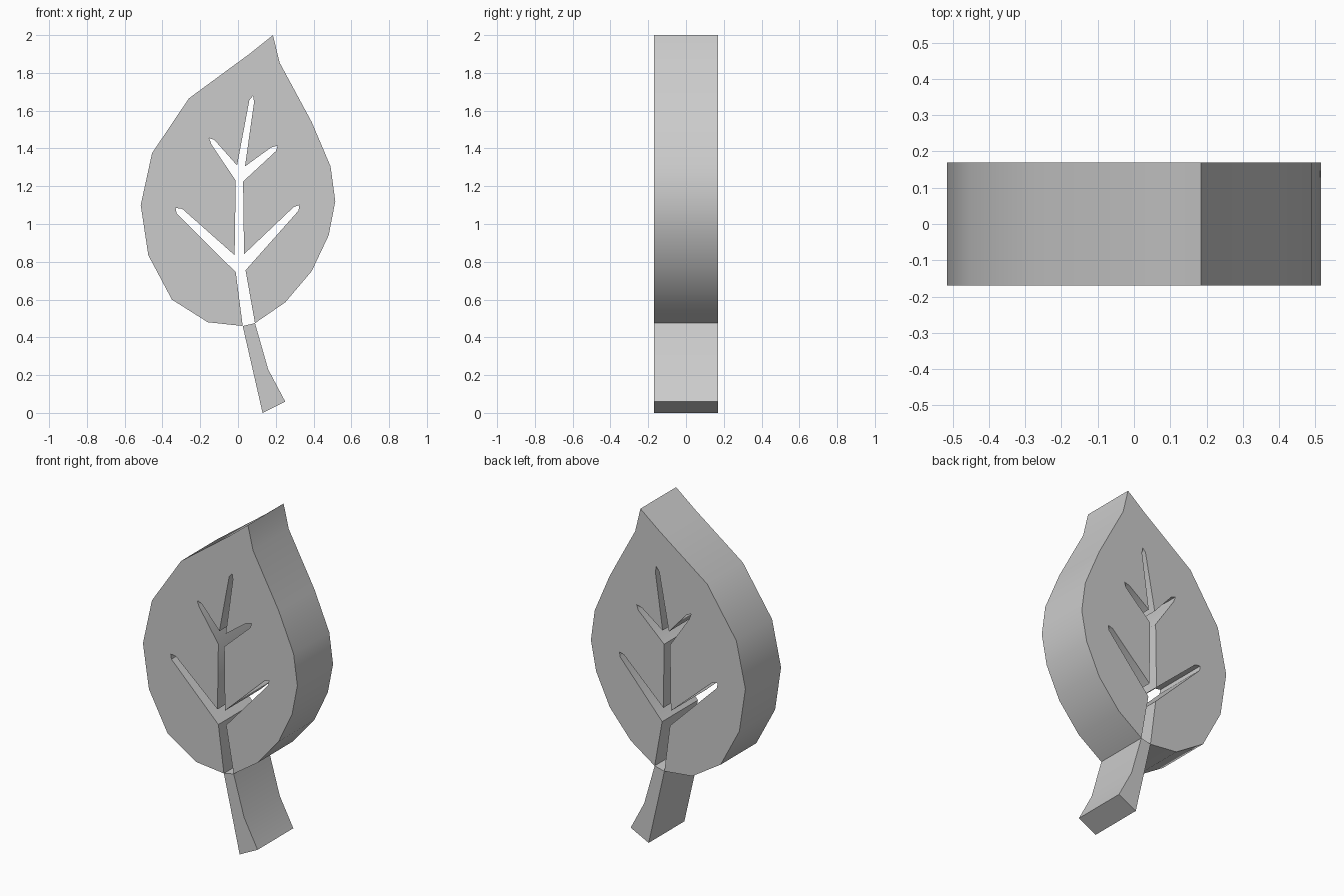
import bpy
import bmesh
import math

HALF_DEPTH = 0.17

default_cube = bpy.data.objects.get("Cube")
if default_cube:
    bpy.data.objects.remove(default_cube, do_unlink=True)


def make_material(name, colour):
    material = bpy.data.materials.new(name)
    material.use_nodes = True
    material.diffuse_color = colour
    shader = next(n for n in material.node_tree.nodes if n.type == "BSDF_PRINCIPLED")
    shader.inputs["Base Color"].default_value = colour
    return material


def extrude_profile(name, profile, material):
    """Extrude a closed x/z profile evenly to the front and back."""
    bm = bmesh.new()
    front = bm.faces.new([bm.verts.new((x, -HALF_DEPTH, z)) for x, z in profile])
    extruded = bmesh.ops.extrude_face_region(bm, geom=[front], use_keep_orig=True)
    back_verts = [g for g in extruded["geom"] if isinstance(g, bmesh.types.BMVert)]
    bmesh.ops.translate(bm, verts=back_verts, vec=(0, 2 * HALF_DEPTH, 0))
    bmesh.ops.recalc_face_normals(bm, faces=bm.faces)
    mesh = bpy.data.meshes.new(name)
    bm.to_mesh(mesh)
    bm.free()
    mesh.materials.append(material)
    part = bpy.data.objects.new(name, mesh)
    bpy.context.collection.objects.link(part)
    bpy.ops.object.select_all(action="DESELECT")
    part.select_set(True)
    bpy.context.view_layer.objects.active = part
    bpy.ops.object.shade_smooth_by_angle(angle=math.radians(35))
    return part


grey = make_material("light_grey", (0.6, 0.6, 0.6, 1.0))

# Ends of the leaf, either side of the slot, shared with the stem
slot_left = (0.025, 0.46)
slot_right = (0.09, 0.475)

# Leaf rim, up the left side to the tip and down the right side
left_rim = [(-0.16, 0.48), (-0.35, 0.6), (-0.475, 0.835), (-0.515, 1.1),
            (-0.455, 1.375), (-0.26, 1.665), (0.06, 1.9)]
tip = (0.185, 2.0)
right_rim = [(0.22, 1.855), (0.39, 1.54), (0.49, 1.305), (0.515, 1.12),
             (0.48, 0.94), (0.39, 0.75), (0.25, 0.585)]

# Open veins: each branch leaves the midrib, rounds its end and returns
lower_right_vein = [(0.04, 0.755), (0.32, 1.07), (0.325, 1.1), (0.295, 1.09), (0.032, 0.84)]
upper_right_vein = [(0.027, 1.225), (0.2, 1.385), (0.21, 1.415), (0.175, 1.405), (0.037, 1.305)]
top_vein = [(0.085, 1.645), (0.08, 1.68), (0.06, 1.655)]
upper_left_vein = [(-0.005, 1.31), (-0.125, 1.445), (-0.153, 1.455), (-0.14, 1.42), (-0.012, 1.23)]
lower_left_vein = [(-0.018, 0.835), (-0.295, 1.08), (-0.33, 1.085), (-0.325, 1.055), (-0.012, 0.745)]

leaf_profile = ([slot_left] + left_rim + [tip] + right_rim + [slot_right]
                + lower_right_vein + upper_right_vein + top_vein
                + upper_left_vein + lower_left_vein)
extrude_profile("leaf_blade", leaf_profile, grey)

# Stem, flaring towards the foot
stem_profile = [slot_left, slot_right, (0.16, 0.23), (0.25, 0.06), (0.13, 0)]
extrude_profile("stem", stem_profile, grey)
